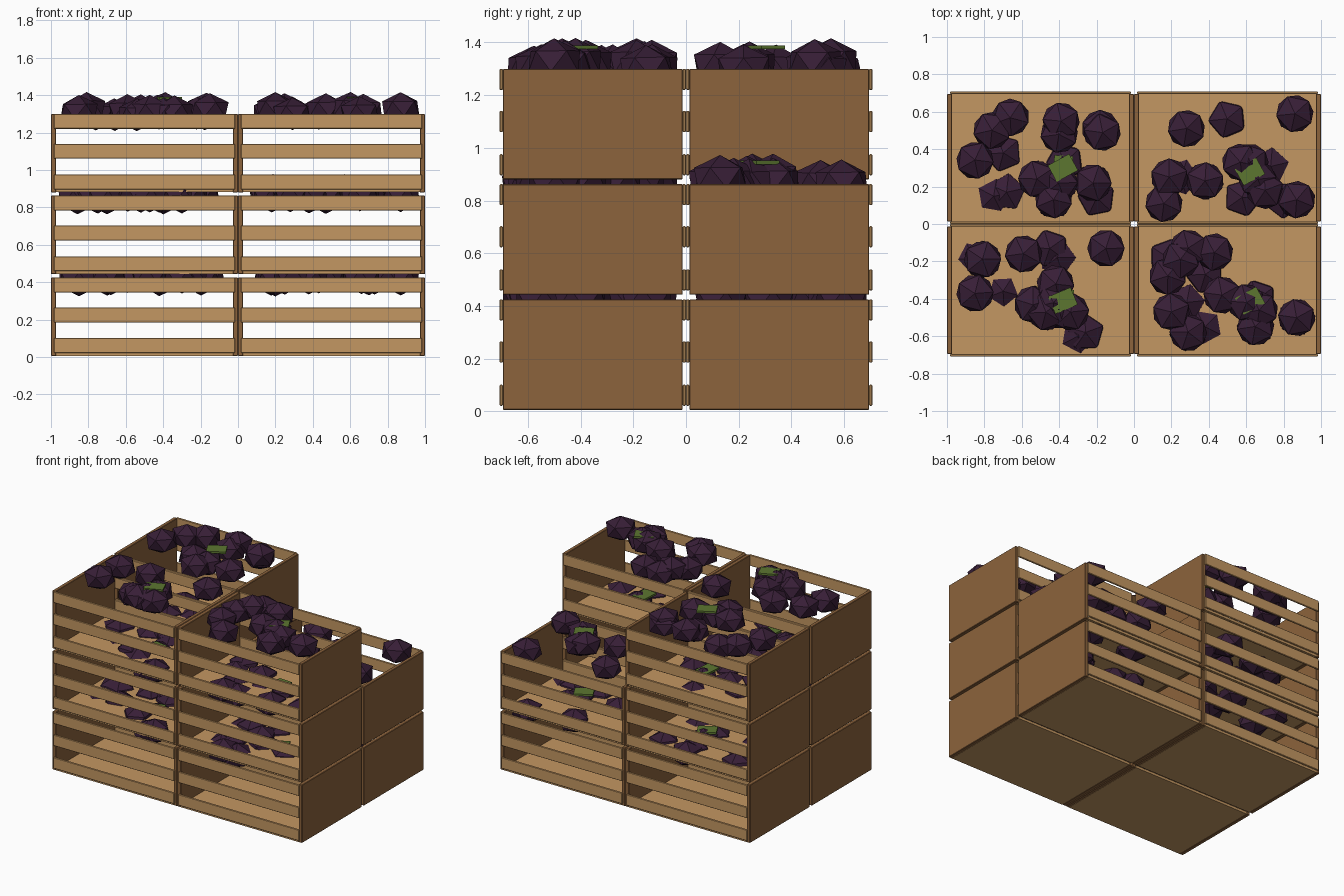
import bpy, bmesh, math, random
from mathutils import Matrix

if "Cube" in bpy.data.objects:
    bpy.data.objects.remove(bpy.data.objects["Cube"])

random.seed(4)


def material(name, rgb):
    m = bpy.data.materials.new(name)
    lin = [(c / 255 / 12.92) if c < 11 else ((c / 255 + 0.055) / 1.055) ** 2.4 for c in rgb]
    m.diffuse_color = (*lin, 1)
    m.use_nodes = True
    m.node_tree.nodes["Principled BSDF"].inputs["Base Color"].default_value = m.diffuse_color
    return m


TAN = material("light wood", (196, 151, 98))
BROWN = material("dark wood", (140, 99, 60))
PURPLE = material("purple skin", (55, 30, 54))
GREEN = material("leaf green", (92, 118, 48))


def finish(bm, name, mat, bevel=0):
    me = bpy.data.meshes.new(name)
    bm.to_mesh(me)
    bm.free()
    me.materials.append(mat)
    ob = bpy.data.objects.new(name, me)
    bpy.context.collection.objects.link(ob)
    if bevel:
        mod = ob.modifiers.new("edge", "BEVEL")
        mod.width = bevel
        mod.segments = 1
    return ob


def box(bm, x, y, z):
    """Axis-aligned box from (min, max) pairs."""
    c = [(a + b) / 2 for a, b in (x, y, z)]
    s = [b - a for a, b in (x, y, z)]
    bmesh.ops.create_cube(bm, size=1, matrix=Matrix.Translation(c) @ Matrix.Diagonal((*s, 1)))


# Crate dimensions
W, D, H = 0.499, 0.341, 0.42      # half width, half depth of panels, height
CX, CY, PITCH, BASE = 0.5, 0.354, 0.4375, 0.005


def crate(cx, cy, z):
    # solid end panels
    bm = bmesh.new()
    for s in (-1, 1):
        x = sorted((cx + s * W, cx + s * (W - 0.027)))
        box(bm, x, (cy - D, cy + D), (z, z + H))
    finish(bm, "end_panels", BROWN, 0.003)
    # floor
    bm = bmesh.new()
    box(bm, (cx - W + 0.027, cx + W - 0.027), (cy - D, cy + D), (z + 0.001, z + 0.018))
    finish(bm, "floor", TAN)
    # three slats on the front and back
    bm = bmesh.new()
    for s in (-1, 1):
        y = sorted((cy + s * D, cy + s * (D + 0.0125)))
        for z0 in (0.016, 0.18, 0.34):
            box(bm, (cx - W + 0.016, cx + W - 0.016), y, (z + z0, z + z0 + 0.08))
    finish(bm, "slats", TAN, 0.003)


def heap(spots, z):
    # squat twenty-sided vegetables filling the crate top
    bm = bmesh.new()
    for x, y in spots:
        m = (Matrix.Translation((x, y, z + random.uniform(0.415, 0.45)))
             @ Matrix.Rotation(random.uniform(0, 6.28), 4, "Z")
             @ Matrix.Rotation(random.uniform(-0.04, 0.04), 4, "X")
             @ Matrix.Diagonal((1, 1, 0.78, 1)))
        bmesh.ops.create_icosphere(bm, subdivisions=1, radius=0.112, matrix=m)
    finish(bm, "vegetables", PURPLE)


def leaf(x, y, z, angle):
    bm = bmesh.new()
    m = (Matrix.Translation((x, y, z + 0.502)) @ Matrix.Rotation(angle, 4, "Z")
         @ Matrix.Diagonal((0.13, 0.10, 0.014, 1)))
    bmesh.ops.create_cube(bm, size=1, matrix=m)
    finish(bm, "leaf", GREEN)


# Each stack: side signs, number of crates, top heap, lower heap extras, leaf spot
STACKS = [
    (-1, 1, 3,
     [(-.85, .34), (-.76, .50), (-.66, .57), (-.39, .55), (-.40, .48), (-.18, .51),
      (-.17, .49), (-.52, .24), (-.22, .22), (-.43, .13), (-.40, .22)],
     [(-.70, .38), (-.75, .15), (-.68, .17), (-.20, .14), (-.37, .33)], (-.38, .30, 0.5)),
    (1, 1, 2,
     [(.28, .51), (.86, .59), (.19, .25), (.38, .23), (.16, .11), (.57, .33),
      (.62, .33), (.66, .24), (.87, .13), (.70, .18)],
     [(.50, .56), (.58, .14), (.80, .13), (.73, .31), (.25, .25)], (.62, .28, 0.5)),
    (-1, -1, 3,
     [(-.81, -.19), (-.59, -.16), (-.15, -.13), (-.85, -.37), (-.42, -.32),
      (-.54, -.43), (-.47, -.47), (-.43, -.42), (-.34, -.47), (-.40, -.46)],
     [(-.45, -.13), (-.70, -.36), (-.30, -.60), (-.26, -.58), (-.86, -.18), (-.41, -.18)],
     (-.38, -.41, 0.4)),
    (1, -1, 3,
     [(.29, -.13), (.43, -.15), (.25, -.19), (.18, -.28), (.47, -.38), (.20, -.47),
      (.29, -.58), (.65, -.55), (.60, -.42), (.67, -.46), (.87, -.50)],
     [(.18, -.18), (.38, -.27), (.38, -.55), (.66, -.40), (.28, -.42)], (.62, -.41, 0.5)),
]

for sx, sy, count, top, extra, (lx, ly, angle) in STACKS:
    for level in range(count):
        z = BASE + level * PITCH
        crate(sx * CX, sy * CY, z)
        if level == count - 1:
            heap(top, z)
            leaf(lx, ly, z, angle)
        else:
            # lower heaps sit a little deeper
            heap(extra + random.sample(top, 5), z - 0.01)
            leaf(lx, ly, z, angle + level)
